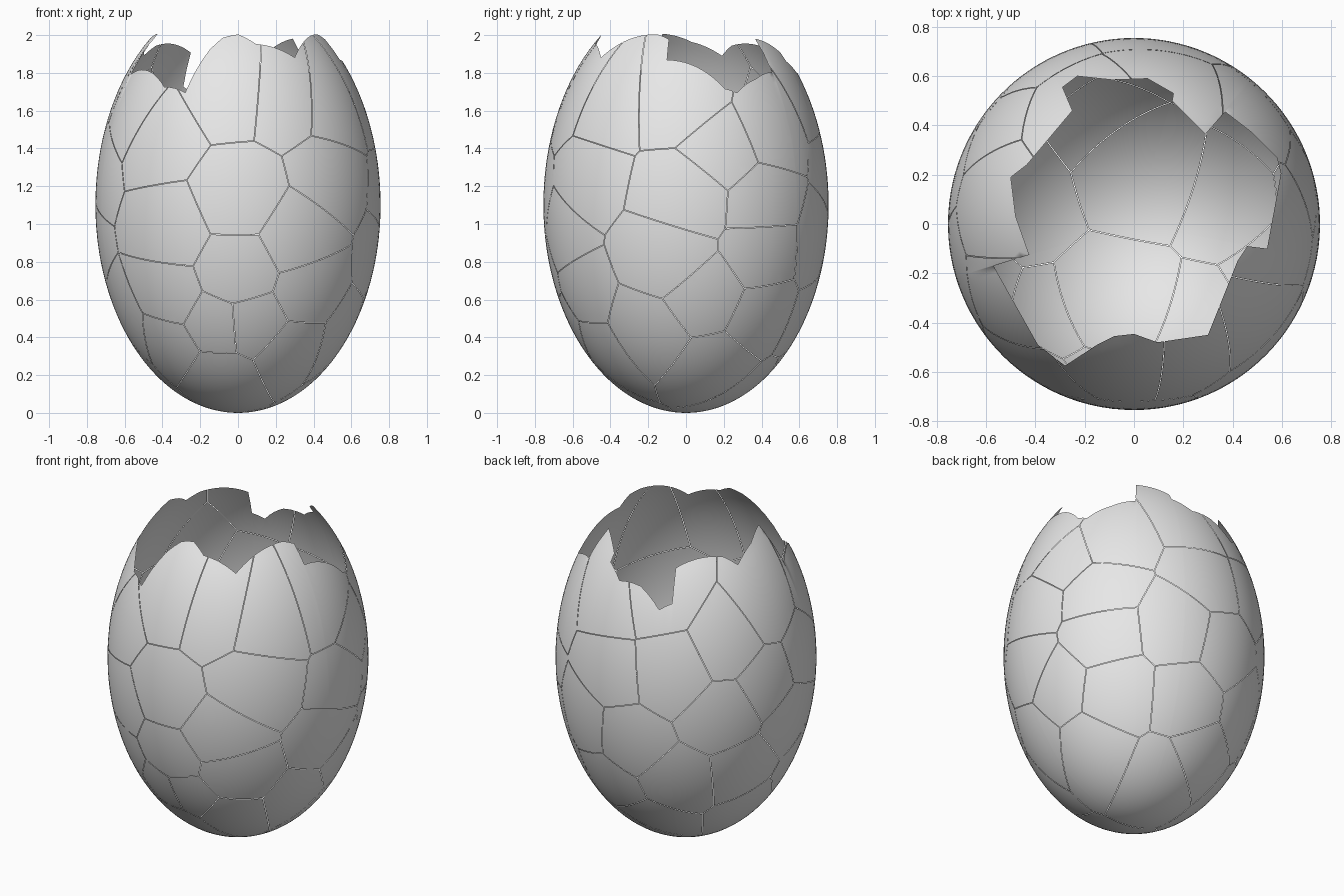
import bpy, bmesh
from math import sin, cos, pi, hypot, asin, acos, atan2, sqrt
from mathutils import Vector

if "Cube" in bpy.data.objects:
    bpy.data.objects.remove(bpy.data.objects["Cube"])

R, ZC, UP, DOWN = 0.755, 1.10, 1.12, 1.10   # egg radius, waist height, half heights
GAP = 0.0015                                # half width of a crack


def egg(t, a):
    """Point on the egg at polar angle t (0 = top) and azimuth a."""
    h = UP if t < pi / 2 else DOWN
    return Vector((R * sin(t) * cos(a), R * sin(t) * sin(a), ZC + h * cos(t)))


# broken rim seen from above, counterclockwise
RIM = [(.54, -.10), (.596, .205), (.58, .27), (.48, .37), (.37, .455), (.29, .365),
       (.155, .50), (.16, .53), (.055, .59), (-.09, .585), (-.23, .60), (-.29, .555), (-.25, .46),
       (-.435, .24), (-.50, .19), (-.48, .03), (-.425, -.125), (-.57, -.17),
       (-.39, -.49), (-.28, -.575), (-.15, -.49), (-.08, -.455), (0, -.446),
       (.095, -.48), (.30, -.45), (.42, -.15), (.46, -.09)]
RIM = sorted(RIM, key=lambda p: atan2(p[1], p[0]))

# sample the rim finely
rim = []
for p, q in zip(RIM, RIM[1:] + RIM[:1]):
    p, q = Vector(p), Vector(q)
    n = max(2, round(p.angle(q) / 0.05))
    rim += [p.lerp(q, i / n) for i in range(n)]

# shell: columns run from the bottom pole up to the rim
base = bmesh.new()
pole = base.verts.new(egg(pi, 0))
T_SHOULDER = acos((1.5 - ZC) / UP)
LOW, HIGH = 44, 10
cols = []
for p in rim:
    a, top = atan2(p.y, p.x), asin(min(1, hypot(p.x, p.y) / R))
    ts = [pi + (T_SHOULDER - pi) * i / LOW for i in range(1, LOW + 1)]
    ts += [T_SHOULDER + (top - T_SHOULDER) * i / HIGH for i in range(1, HIGH + 1)]
    cols.append([base.verts.new(egg(t, a)) for t in ts])
for c, d in zip(cols, cols[1:] + cols[:1]):
    base.faces.new((pole, d[0], c[0]))
    for i in range(len(c) - 1):
        base.faces.new((c[i], d[i], d[i + 1], c[i + 1]))
for f in base.faces:
    f.smooth = True

# centres of the cracked pieces: (sideways, height) as seen from each side
FRONT = [(-.05, 1.7), (.26, 1.66), (-.42, 1.45), (0, 1.15), (-.38, .97), (.33, .93),
         (0, .74), (-.38, .62), (.38, .64), (-.12, .45), (.08, .46), (-.36, .36),
         (.28, .33), (.5, 1.27), (-.1, .2)]
RIGHT = [(-.45, 1.6), (-.02, 1.65), (.2, 1.4), (0, 1.15), (-.1, .82), (.1, .6),
         (.42, 1.12), (.45, 1.5), (.42, .85), (-.2, .42), (.15, .25), (.4, .5)]
BACK = [(.1, 1.65), (-.2, 1.75), (.05, 1.3), (-.35, 1.35), (-.1, .85), (.25, .9),
        (-.35, .6), (.1, .5), (-.1, .25), (.05, .12)]
LEFT = [(-.35, 1.6), (.1, 1.65), (.4, 1.5), (-.15, 1.3), (.2, 1.2), (.45, 1.05),
        (0, .9), (.3, .65), (-.2, .5), (.1, .3)]


def seeds(points, turn):
    out = []
    for s, z in points:
        t = acos((z - ZC) / (UP if z > ZC else DOWN))
        r = R * sin(t)
        out.append(egg(t, turn + asin(max(-1, min(1, s / r)))))
    return out


cells = seeds(FRONT, -pi / 2) + seeds(RIGHT, 0)
cells += seeds([(-s, z) for s, z in BACK], pi / 2) + seeds([(-s, z) for s, z in LEFT], pi)

mat = bpy.data.materials.new("shell_grey")
mat.diffuse_color = (0.8, 0.8, 0.8, 1)
mat.use_nodes = True
mat.node_tree.nodes["Principled BSDF"].inputs["Base Color"].default_value = mat.diffuse_color

# cut the shell into pieces with hairline cracks between them
whole = bmesh.new()
tmp = bpy.data.meshes.new("piece")
for s in cells:
    piece = base.copy()
    for o in sorted(cells, key=lambda c: (c - s).length)[1:]:
        n = (o - s).normalized()
        bmesh.ops.bisect_plane(piece, geom=piece.verts[:] + piece.edges[:] + piece.faces[:],
                               plane_co=(s + o) / 2 - n * GAP, plane_no=n, clear_outer=True)
        if not piece.faces:
            break
    piece.to_mesh(tmp)
    whole.from_mesh(tmp)
    piece.free()
base.free()
bpy.data.meshes.remove(tmp)

mesh = bpy.data.meshes.new("cracked_eggshell")
whole.to_mesh(mesh)
whole.free()
mesh.materials.append(mat)
shell = bpy.data.objects.new("cracked_eggshell", mesh)
bpy.context.collection.objects.link(shell)
